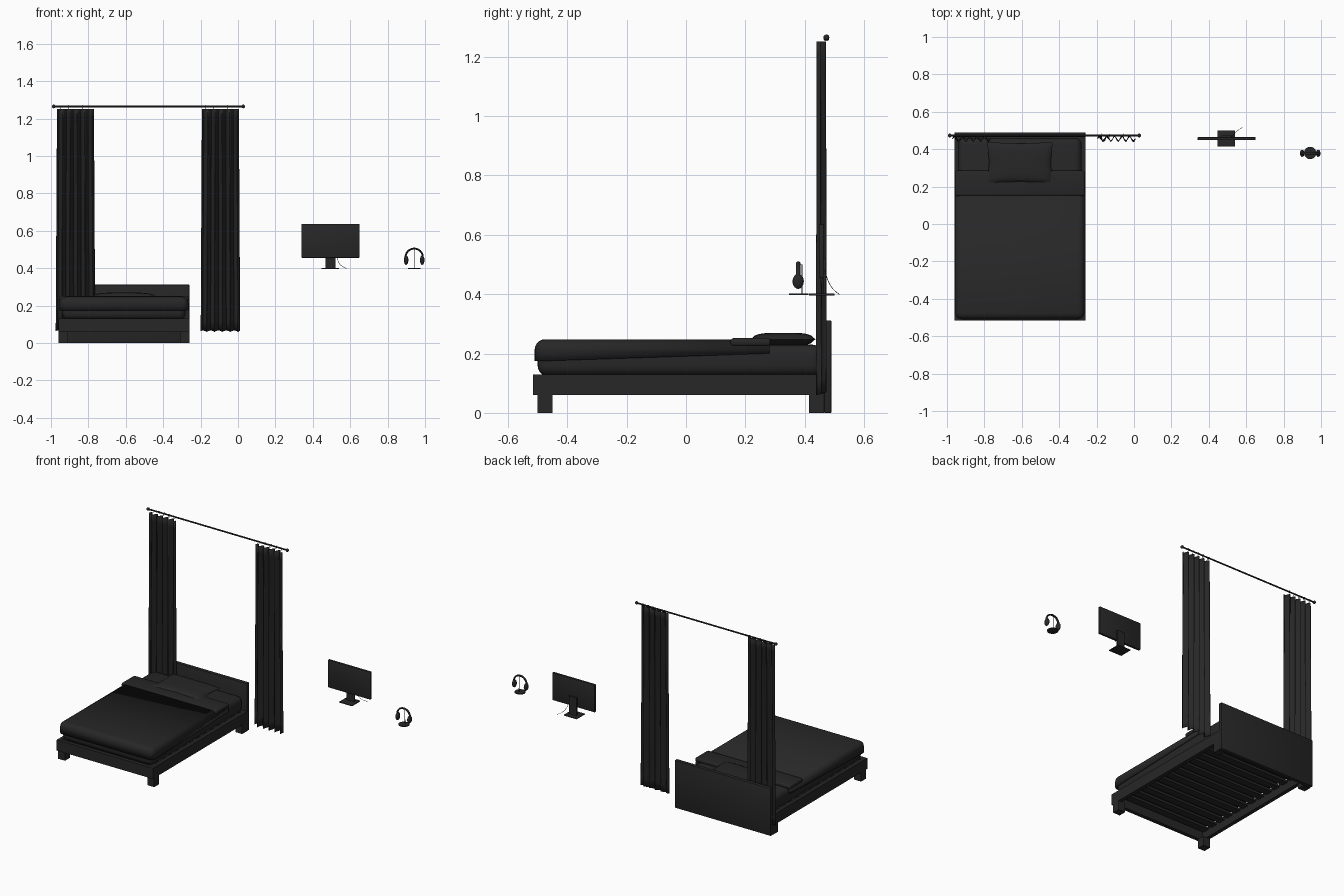
import bpy, bmesh, math
from mathutils import Vector

if "Cube" in bpy.data.objects:
    bpy.data.objects.remove(bpy.data.objects["Cube"])

black = bpy.data.materials.new("black")
black.diffuse_color = (0.02, 0.02, 0.02, 1)
black.use_nodes = True
black.node_tree.nodes["Principled BSDF"].inputs["Base Color"].default_value = black.diffuse_color


def finish(name, bm, smooth=True):
    me = bpy.data.meshes.new(name)
    bm.normal_update()
    bm.to_mesh(me)
    bm.free()
    ob = bpy.data.objects.new(name, me)
    bpy.context.collection.objects.link(ob)
    me.materials.append(black)
    if smooth:
        bpy.ops.object.select_all(action='DESELECT')
        ob.select_set(True)
        bpy.context.view_layer.objects.active = ob
        bpy.ops.object.shade_smooth_by_angle()
    return ob


def box_mesh(x, y, z, bevel=0.0, seg=2):
    bm = bmesh.new()
    bmesh.ops.create_cube(bm, size=1)
    for v in bm.verts:
        v.co = [lo + (c + 0.5) * (hi - lo) for c, (lo, hi) in zip(v.co, (x, y, z))]
    if bevel:
        bmesh.ops.bevel(bm, geom=bm.edges[:], offset=bevel, segments=seg,
                        profile=0.5, affect='EDGES')
    return bm


def box(name, x, y, z, bevel=0.0, seg=2):
    return finish(name, box_mesh(x, y, z, bevel, seg))


def ball(name, loc, size):
    bm = bmesh.new()
    bmesh.ops.create_uvsphere(bm, u_segments=24, v_segments=14, radius=1)
    for v in bm.verts:
        v.co = Vector(loc) + Vector(a * b for a, b in zip(v.co, size))
    return finish(name, bm)


def tube(name, pts, r, spline='POLY', cyclic=False):
    cu = bpy.data.curves.new(name, 'CURVE')
    cu.dimensions = '3D'
    cu.bevel_depth = r
    cu.bevel_resolution = 3
    cu.use_fill_caps = True
    s = cu.splines.new(spline)
    s.points.add(len(pts) - 1)
    for p, q in zip(s.points, pts):
        p.co = (*q, 1)
    s.use_cyclic_u = cyclic
    s.use_endpoint_u = True
    ob = bpy.data.objects.new(name, cu)
    bpy.context.collection.objects.link(ob)
    cu.materials.append(black)
    return ob


def sheet(name, fn, nu, nv, thick=0.0):
    bm = bmesh.new()
    rows = [[bm.verts.new(fn(i / nu, j / nv)) for i in range(nu + 1)] for j in range(nv + 1)]
    for a, b in zip(rows, rows[1:]):
        for i in range(nu):
            bm.faces.new((a[i], a[i + 1], b[i + 1], b[i]))
    ob = finish(name, bm)
    if thick:
        m = ob.modifiers.new("thickness", 'SOLIDIFY')
        m.thickness = thick
        m.offset = 0
    return ob


# Bed frame: headboard, rails, legs, slats
X0, X1 = -0.96, -0.26
XC = (X0 + X1) / 2
box("headboard", (X0, X1), (0.465, 0.49), (0, 0.312), 0.003)
for side, a in (("left", X0), ("right", X1 - 0.025)):
    box(side + "_rail", (a, a + 0.025), (-0.49, 0.465), (0.06, 0.13))
    leg = a if side == "left" else X1 - 0.05
    box(side + "_front_leg", (leg, leg + 0.05), (-0.50, -0.45), (0, 0.06))
    box(side + "_back_leg", (leg, leg + 0.05), (0.415, 0.465), (0, 0.06))
box("foot_rail", (X0, X1), (-0.515, -0.49), (0.06, 0.13))
box("head_rail", (X0 + 0.025, X1 - 0.025), (0.44, 0.465), (0.06, 0.13))
for i in range(13):
    y = -0.455 + i * 0.072
    box(f"slat_{i}", (X0 + 0.025, X1 - 0.025), (y - 0.024, y + 0.024), (0.108, 0.122))

# Mattress
box("mattress", (X0 + 0.02, X1 - 0.02), (-0.50, 0.46), (0.124, 0.23), 0.035, 5)

# Duvet: open rounded shell hanging over the sides and foot
bm = box_mesh((X0 + 0.005, X1 - 0.005), (-0.51, 0.33), (0.12, 0.248), 0.035, 5)
for co, no in (((0, 0, 0.175), (0, 0, -1)), ((0, 0.282, 0), (0, 1, 0))):
    bmesh.ops.bisect_plane(bm, geom=bm.verts[:] + bm.edges[:] + bm.faces[:],
                           plane_co=co, plane_no=no, clear_outer=True)
for v in bm.verts:
    if v.co.z < 0.18 and v.co.y > -0.47:
        v.co.z = 0.2
duvet = finish("duvet", bm)
m = duvet.modifiers.new("thickness", 'SOLIDIFY')
m.thickness = 0.012
m.offset = -1
box("duvet_fold", (X0 + 0.003, X1 - 0.003), (0.15, 0.285), (0.225, 0.252), 0.01, 3)


# Pillow: two puffed halves
def pillow(sign):
    def fn(u, v):
        a, b = 2 * u - 1, 2 * v - 1
        h = math.sqrt(max(0, (1 - a ** 4) * (1 - b ** 4)))
        pinch = 1 - 0.06 * (1 - abs(a * b))
        return (XC + sign * 0.175 * a * pinch, 0.327 + 0.11 * b * pinch,
                0.248 + sign * 0.022 * h)
    return fn


sheet("pillow_top", pillow(1), 24, 18)
sheet("pillow_bottom", pillow(-1), 24, 18)

# Curtain rod with ball ends
tube("curtain_rod", [(-0.985, 0.473, 1.265), (0.03, 0.473, 1.265)], 0.005)
for side, x in (("left", -0.985), ("right", 0.028)):
    ball(side + "_finial", (x, 0.473, 1.265), (0.01, 0.01, 0.01))


# Pleated curtains, slightly wider at the hem, hung on rings
def curtain(cx):
    def fn(u, v):
        w = 0.195 + 0.014 * (1 - v)
        t = 2 * math.pi * 5 * u
        sway = 0.15 * math.sin(3 * v + 9 * u)
        y = 0.456 + (0.0165 - 0.002 * v) * math.sin(t + sway)
        z = 0.065 + v * 1.187 + (1 - v) ** 8 * 0.005 * math.sin(t)
        return (cx + (u - 0.5) * w + 0.004 * math.sin(2 * t) * (1 - v), y, z)
    return fn


for side, cx in (("left", -0.869), ("right", -0.094)):
    sheet(side + "_curtain", curtain(cx), 80, 24, 0.003)
    for i in range(5):
        x = cx + (i - 2) * 0.039
        tube(f"{side}_ring_{i}", [(x, 0.473 + 0.009 * math.cos(a), 1.262 + 0.009 * math.sin(a))
             for a in (k * math.pi / 8 for k in range(16))], 0.0008, cyclic=True)

# Monitor
box("monitor_panel", (0.34, 0.65), (0.448, 0.464), (0.456, 0.636), 0.002)
box("monitor_neck", (0.467, 0.522), (0.464, 0.472), (0.40, 0.52))
box("monitor_base", (0.446, 0.54), (0.415, 0.50), (0.396, 0.402), 0.001)
tube("monitor_cable", [(0.52, 0.465, 0.49), (0.53, 0.475, 0.45), (0.54, 0.49, 0.42),
                       (0.56, 0.505, 0.408), (0.58, 0.517, 0.399)], 0.001, 'NURBS')

# Headphones
HX, HY = 0.942, 0.378
band = [(HX + 0.046 * math.cos(a), 0.46 + 0.045 * math.sin(a)) for a in
        (math.pi * k / 24 for k in range(25))]
bm = bmesh.new()
rings = []
for k, (x, z) in enumerate(band):
    a = math.pi * k / 24
    out = Vector((math.cos(a), 0, math.sin(a)))
    c = Vector((x, HY, z))
    rings.append([bm.verts.new(c + out * (0.005 * math.sin(t)) + Vector((0, 0.0075 * math.cos(t), 0)))
                  for t in (2 * math.pi * j / 12 for j in range(12))])
for a, b in zip(rings, rings[1:]):
    for j in range(12):
        bm.faces.new((a[j], b[j], b[(j + 1) % 12], a[(j + 1) % 12]))
bm.faces.new(rings[0])
bm.faces.new(rings[-1][::-1])
bmesh.ops.recalc_face_normals(bm, faces=bm.faces[:])
finish("headband", bm)
for side, s in (("left", -1), ("right", 1)):
    ball(side + "_ear_cup", (HX + s * 0.043, HY, 0.443), (0.012, 0.019, 0.025))

# Headphone stand: disc, pole and hook
bm = bmesh.new()
bmesh.ops.create_cone(bm, cap_ends=True, segments=32, radius1=0.033, radius2=0.033, depth=0.005)
for v in bm.verts:
    v.co += Vector((HX, HY + 0.002, 0.399))
finish("stand_base", bm)
tube("stand_pole", [(HX, HY + 0.013, 0.40), (HX, HY + 0.013, 0.499), (HX, HY - 0.004, 0.499)], 0.0018)
